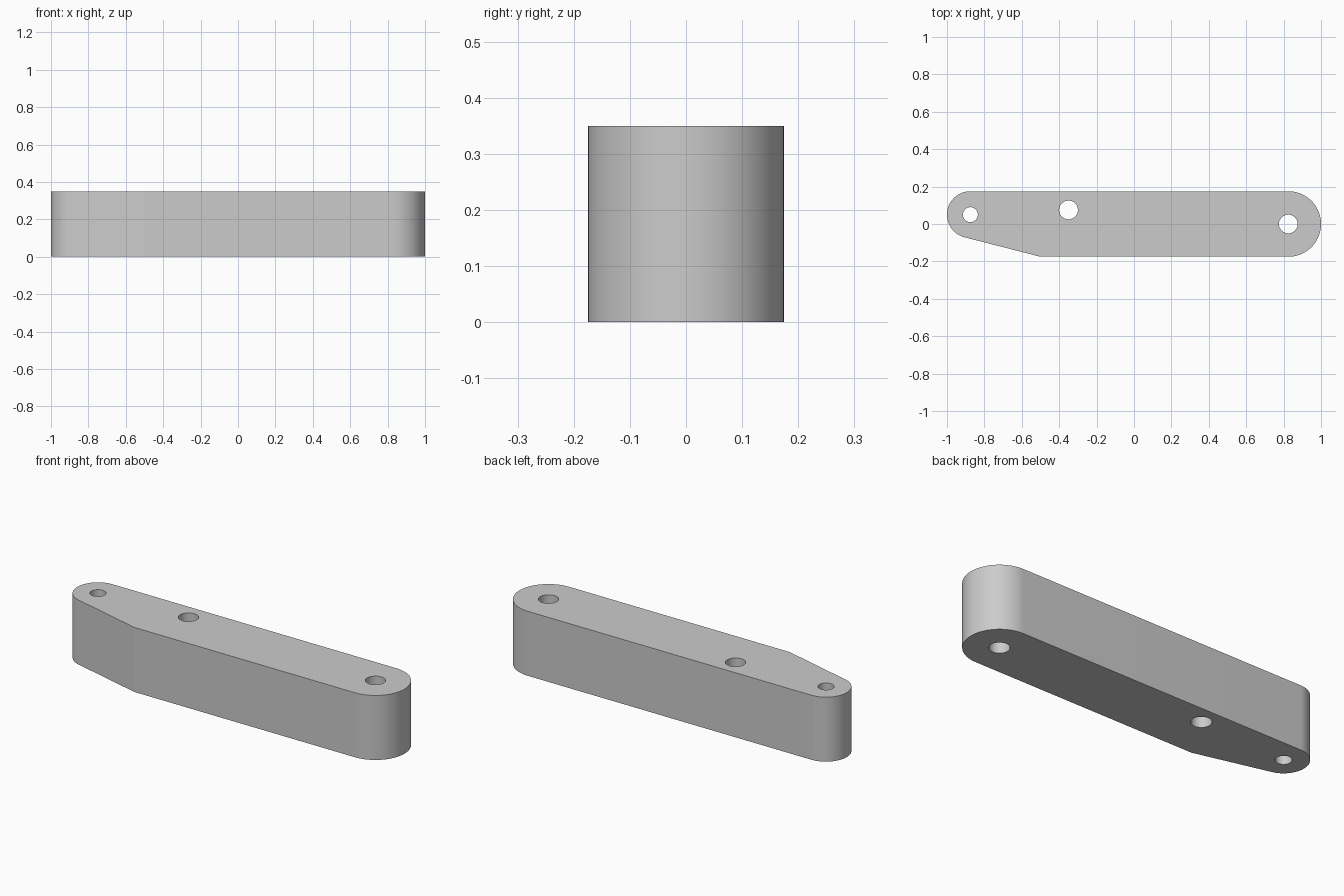
import bpy, bmesh, math

if "Cube" in bpy.data.objects:
    bpy.data.objects.remove(bpy.data.objects["Cube"])

HEIGHT = 0.35

def arc(cx, cy, r, start, end, n):
    """Points on an arc, angles in degrees, both ends included."""
    return [(cx + r * math.cos(math.radians(start + (end - start) * i / n)),
             cy + r * math.sin(math.radians(start + (end - start) * i / n)))
            for i in range(n + 1)]

def circle(cx, cy, r, n=48):
    return arc(cx, cy, r, 0, 360, n)[:-1]

# Outline: large round end, straight back, small round end, tangent taper
corner = (-0.5, -0.175)
small = (-0.875, 0.05, 0.125)
dx, dy = small[0] - corner[0], small[1] - corner[1]
taper = math.degrees(math.atan2(dy, dx) + math.asin(small[2] / math.hypot(dx, dy)))
outline = arc(0.825, 0, 0.175, -90, 90, 48) + arc(*small, 90, taper + 90, 40) + [corner]

# Three through holes
holes = [circle(-0.875, 0.05, 0.04), circle(-0.35, 0.075, 0.05), circle(0.825, 0, 0.05)]

# Fill the profile between its loops, then extrude it upward
bm = bmesh.new()
for loop in [outline] + holes:
    verts = [bm.verts.new((x, y, 0)) for x, y in loop]
    for a, b in zip(verts, verts[1:] + verts[:1]):
        bm.edges.new((a, b))
bmesh.ops.triangle_fill(bm, edges=bm.edges[:], use_beauty=True, normal=(0, 0, 1))
ext = bmesh.ops.extrude_face_region(bm, geom=bm.faces[:], use_keep_orig=True)
top = [v for v in ext["geom"] if isinstance(v, bmesh.types.BMVert)]
bmesh.ops.translate(bm, verts=top, vec=(0, 0, HEIGHT))
bmesh.ops.recalc_face_normals(bm, faces=bm.faces[:])

# Lever arm object
mesh = bpy.data.meshes.new("lever_arm")
bm.to_mesh(mesh)
bm.free()
arm = bpy.data.objects.new("lever_arm", mesh)
bpy.context.collection.objects.link(arm)
bpy.context.view_layer.objects.active = arm
arm.select_set(True)
bpy.ops.object.shade_smooth_by_angle(angle=math.radians(12))
